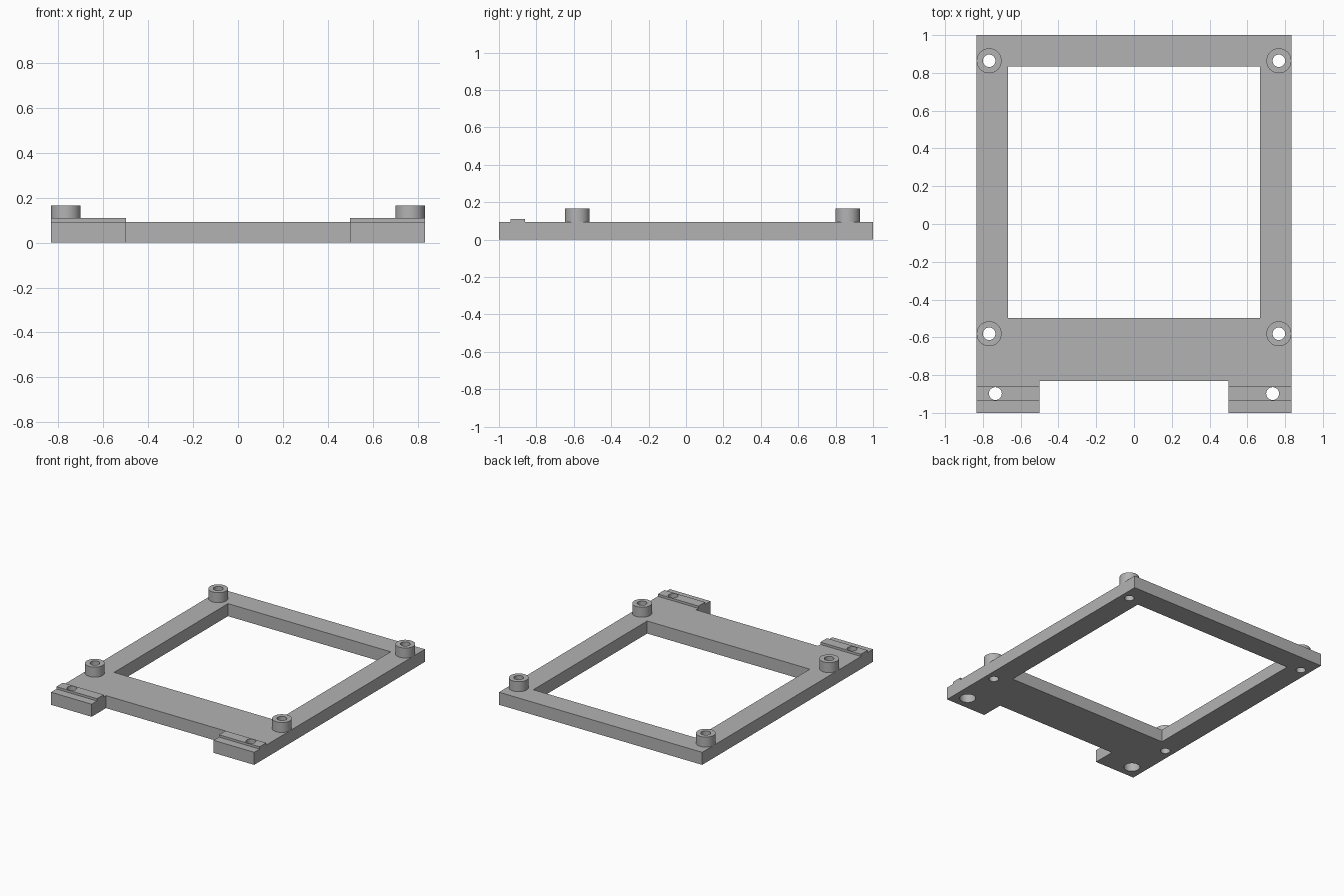
import bpy
import math

old = bpy.data.objects.get("Cube")
if old:
    bpy.data.objects.remove(old, do_unlink=True)

grey = bpy.data.materials.new("mid grey")
grey.use_nodes = True
grey.diffuse_color = (0.45, 0.45, 0.45, 1)
grey.node_tree.nodes["Principled BSDF"].inputs["Base Color"].default_value = grey.diffuse_color

PLATE, RIDGE, BOSS = 0.093, 0.11, 0.167


def finish(name):
    obj = bpy.context.object
    obj.name = name
    obj.data.materials.append(grey)
    return obj


def box(name, x0, x1, y0, y1, z0, z1):
    bpy.ops.mesh.primitive_cube_add(size=1, location=((x0 + x1) / 2, (y0 + y1) / 2, (z0 + z1) / 2))
    obj = finish(name)
    obj.scale = (x1 - x0, y1 - y0, z1 - z0)
    bpy.ops.object.transform_apply(location=True, rotation=False, scale=True)
    return obj


def cylinder(name, x, y, radius, z0, z1):
    bpy.ops.mesh.primitive_cylinder_add(vertices=48, radius=radius, depth=z1 - z0,
                                        location=(x, y, (z0 + z1) / 2))
    obj = finish(name)
    bpy.ops.object.transform_apply(location=True, rotation=False, scale=False)
    return obj


def combine(target, tool, operation="DIFFERENCE"):
    mod = target.modifiers.new("shape", "BOOLEAN")
    mod.operation, mod.solver, mod.object = operation, "EXACT", tool
    bpy.context.view_layer.objects.active = target
    bpy.ops.object.modifier_apply(modifier=mod.name)
    bpy.data.objects.remove(tool, do_unlink=True)


def smooth(obj):
    bpy.ops.object.select_all(action="DESELECT")
    obj.select_set(True)
    bpy.context.view_layer.objects.active = obj
    bpy.ops.object.shade_smooth_by_angle(angle=math.radians(30))


# Base frame with the square window and the front notch
frame = box("base_frame", -0.833, 0.833, -1, 1, 0, PLATE)
combine(frame, box("window_cutter", -0.667, 0.667, -0.498, 0.835, -0.1, 0.3))
combine(frame, box("notch_cutter", -0.5, 0.5, -1.2, -0.832, -0.1, 0.3))

for side, s in (("left", 1), ("right", -1)):
    # Raised rib across each front foot, with a counterbored screw hole
    x0, x1 = sorted((s * 0.5, s * 0.833))
    combine(frame, box("foot_rib", x0, x1, -0.937, -0.86, PLATE - 0.03, RIDGE), "UNION")
    combine(frame, cylinder("screw_cutter", s * 0.734, -0.898, 0.034, -0.1, 0.3))
    combine(frame, cylinder("counterbore_cutter", s * 0.734, -0.898, 0.055, -0.1, 0.067))

    # Hollow standoffs, with the bore running on through the frame
    for end, y in (("back", 0.864), ("front", -0.581)):
        boss = cylinder(f"standoff_{end}_{side}", s * 0.767, y, 0.066, PLATE, BOSS)
        for part in (frame, boss):
            combine(part, cylinder("bore_cutter", s * 0.767, y, 0.033, -0.1, 0.3))
        smooth(boss)

smooth(frame)
